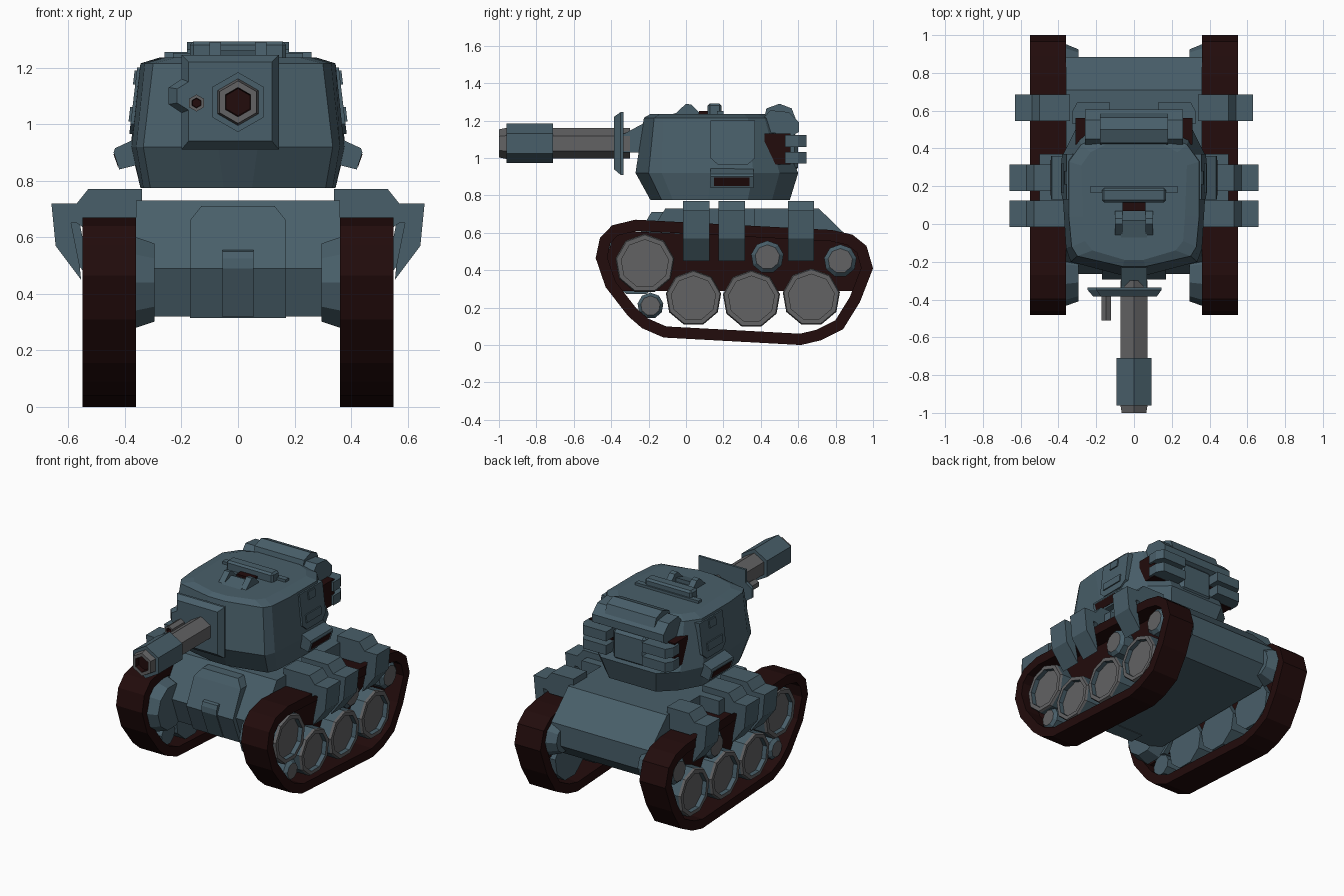
import bpy, bmesh, math
from mathutils import Vector

if "Cube" in bpy.data.objects:
    bpy.data.objects.remove(bpy.data.objects["Cube"])


def material(name, rgb):
    m = bpy.data.materials.new(name)
    m.diffuse_color = (*rgb, 1)
    m.use_nodes = True
    m.node_tree.nodes["Principled BSDF"].inputs["Base Color"].default_value = m.diffuse_color
    return m


BLUE = material("steel_blue_paint", (0.066, 0.114, 0.143))
GREY = material("bare_grey_metal", (0.122, 0.122, 0.126))
DARK = material("dark_red_brown", (0.016, 0.0035, 0.0035))


def loft(name, rings, mats, mirror=False, loop=False):
    """Skin rings of points; mats = one material or [start cap, segments..., end cap]."""
    bm = bmesh.new()
    vs = [[bm.verts.new(p) for p in r] for r in rings]
    n = len(rings[0])
    segs = len(rings) if loop else len(rings) - 1
    single = not isinstance(mats, list)
    used = [mats] if single else list(dict.fromkeys(mats))

    def idx(k):
        return 0 if single else used.index(mats[k])
    if not loop:
        bm.faces.new(vs[0]).material_index = idx(0)
        bm.faces.new(vs[-1]).material_index = idx(segs + 1)
    for s in range(segs):
        a, b = vs[s], vs[(s + 1) % len(vs)]
        for i in range(n):
            j = (i + 1) % n
            bm.faces.new((a[i], a[j], b[j], b[i])).material_index = idx(s + 1)
    bmesh.ops.recalc_face_normals(bm, faces=bm.faces)
    me = bpy.data.meshes.new(name)
    bm.to_mesh(me)
    bm.free()
    for m in used:
        me.materials.append(m)
    ob = bpy.data.objects.new(name, me)
    bpy.context.collection.objects.link(ob)
    if mirror:
        ob.modifiers.new("mirror", 'MIRROR').use_mirror_merge = False
    return ob


def place(axis, t, p, q):
    return {'x': (t, p, q), 'y': (p, t, q), 'z': (p, q, t)}[axis]


def prism(name, pts, axis, a, b, mat, mirror=False):
    return loft(name, [[place(axis, t, p, q) for p, q in pts] for t in (a, b)], mat, mirror)


def box(name, x0, x1, y0, y1, z0, z1, mat, mirror=False, bevel=0):
    ob = prism(name, [(x0, y0), (x1, y0), (x1, y1), (x0, y1)], 'z', z0, z1, mat, mirror)
    if bevel:
        b = ob.modifiers.new("bevel", 'BEVEL')
        b.width, b.segments = bevel, 1
    return ob


def lathe(name, axis, c, prof, n, mats, mirror=False, rot=0.0):
    rings = []
    for t, r in prof:
        ang = [rot + 2 * math.pi * i / n for i in range(n)]
        rings.append([place(axis, t, c[0] + r * math.cos(a), c[1] + r * math.sin(a)) for a in ang])
    return loft(name, rings, mats, mirror)


def inset(pts, d):
    """Mitred inward offset of a counter-clockwise outline."""
    out = []
    for i, p in enumerate(pts):
        p0, p1, p2 = Vector(pts[i - 1]), Vector(p), Vector(pts[(i + 1) % len(pts)])
        e1, e2 = (p1 - p0).normalized(), (p2 - p1).normalized()
        n1, n2 = Vector((-e1.y, e1.x)), Vector((-e2.y, e2.x))
        m = (n1 + n2).normalized()
        out.append(tuple(p1 + m * d / m.dot(n1)))
    return out


# ---- tracks: closed belt plus dark inner side plate
outer = [(-.12, .04), (.615, 0), (.72, .025), (.84, .085), (.93, .23), (1.0, .41), (.965, .53),
         (.89, .59), (.78, .615), (-.27, .67), (-.395, .64), (-.46, .573), (-.483, .465),
         (-.43, .31), (-.31, .155), (-.235, .09)]
inner = inset(outer, .06)
loft("track_belt", [[(x, *p) for p in pts] for pts, x in
                    ((outer, .36), (outer, .55), (inner, .55), (inner, .36))], DARK, True, loop=True)
prism("track_side_plate", [(-.4, .29), (.9, .29), (.95, .42), (.9, .56), (-.38, .61), (-.43, .45)],
      'x', .41, .44, DARK, True)

# ---- wheels: blue drum, grey outer rim, recessed grey disc
for y, z, r in ((-.22, .435, .16), (.04, .25, .15), (.35, .245, .155), (.67, .255, .155)):
    lathe("road_wheel", 'x', (y, z), [(.375, r), (.52, r), (.535, r * .96), (.535, r * .8), (.505, r * .8)],
          9, [BLUE, BLUE, GREY, GREY, BLUE, GREY], True, math.pi / 2)
for y, z, r in ((-.19, .21, .07), (.435, .47, .088), (.825, .45, .088)):
    lathe("return_wheel", 'x', (y, z), [(.375, r), (.51, r), (.53, r * .75), (.53, r * .6)],
          9, [BLUE, BLUE, BLUE, GREY, GREY], True, math.pi / 2)
# drive hubs between hull and tracks
lathe("front_drive_hub", 'x', (-.265, .44), [(.295, .145), (.38, .175)], 10, BLUE, True)
lathe("rear_drive_hub", 'x', (.835, .45), [(.295, .09), (.38, .125)], 10, BLUE, True)

# ---- hull
prism("hull", [(-.11, .73), (-.265, .49), (-.2, .32), (.78, .32), (.885, .42), (.885, .56), (.71, .73)],
      'x', -.36, .36, BLUE)
# raised plate on the bow, chamfered at the top
rows = [(.315, -.225, .17), (.49, -.295, .17), (.66, -.215, .17), (.71, -.185, .13)]
loft("bow_plate", [[(-w, y, z), (w, y, z), (w, y + .1, z), (-w, y + .1, z)] for z, y, w in rows], BLUE)
# tow block following the plate, with a sloped lower face
prism("bow_tow_block", [(-.27, .555), (-.29, .55), (-.30, .525), (-.303, .49), (-.232, .318), (-.2, .318)],
      'x', -.055, .055, BLUE)

# ---- stowage boxes over the tracks with hanging side guards
for y0, y1, w in ((-.015, .125, .66), (.175, .315, .66), (.545, .685, .63)):
    prism("fender_box", [(.34, .63), (.34, .77), (w - .13, .77), (w - .09, .72), (w - .09, .65), (w - .12, .63)],
          'y', y0, y1, BLUE, True)
    prism("side_guard", [(w - .2, .72), (w, .72), (w - .015, .57), (w - .105, .45), (w - .10, .50),
                         (w - .07, .65), (w - .2, .65)], 'y', y0, y1, BLUE, True)
box("fender_shelf", .34, .5, .0, .37, .6, .73, BLUE, True)

# ---- turret: levels of one outline
half = {
    .775: [(.05, -.19), (.31, -.13), (.335, -.07), (.345, .12), (.345, .33), (.27, .46), (.17, .555)],
    .92: [(.07, -.27), (.335, -.20), (.36, -.13), (.376, .13), (.38, .36), (.31, .50), (.2, .60)],
    1.215: [(.06, -.225), (.30, -.17), (.33, -.12), (.345, .04), (.345, .33), (.28, .42), (.18, .465)],
    1.235: [(.05, -.19), (.22, -.14), (.26, -.09), (.27, .04), (.28, .31), (.23, .38), (.15, .42)]}
loft("turret_body", [[(x, y, z) for x, y in h] + [(-x, y, z) for x, y in reversed(h)]
                     for z, h in half.items()], BLUE)

# side hatch panels, leaning with the turret wall
panel = [(.13, 1.0), (.17, .965), (.33, .965), (.37, 1.0), (.37, 1.2), (.13, 1.2)]


def lean(z, off):
    return .38 - (z - .92) * .12 + off


loft("side_hatch", [[(lean(z, o), y, z) for y, z in panel] for o in (-.06, .01)], BLUE, True)
for nm, y0, y1, z0, z1, o in (("hatch_step", .165, .32, 1.01, 1.06, .018), ("hatch_latch", .21, .28, 1.14, 1.19, .018)):
    q = [(y0, z0), (y1, z0), (y1, z1), (y0, z1)]
    loft(nm, [[(lean(z, d), y, z) for y, z in q] for d in (0, o)], BLUE, True)
# side brackets with dark slots
prism("side_bracket", [(.3, .87), (.42, .84), (.44, .90), (.435, .915), (.37, .945), (.3, .945)],
      'y', .13, .36, BLUE, True)
prism("side_bracket_slot", [(.40, .85), (.425, .85), (.441, .895), (.40, .895)], 'y', .15, .34, DARK, True)

# ---- turret rear: paired slat boxes, dark cores, bedroll with lid
for z in (.97, 1.06):
    prism("rear_slat", [(.13, .53), (.325, .53), (.325, .60), (.30, .645), (.13, .645)],
          'z', z, z + .062, BLUE, True)
box("rear_slat_core", .14, .31, .42, .56, .965, 1.13, DARK, True)
prism("bedroll", [(.42, 1.14), (.42, 1.22), (.45, 1.255), (.55, 1.245), (.605, 1.19), (.605, 1.14), (.57, 1.12)],
      'x', -.26, .26, BLUE)
prism("bedroll_lid", [(.415, 1.2), (.43, 1.265), (.50, 1.29), (.565, 1.265), (.59, 1.2)], 'x', -.18, .18, BLUE)
box("rear_plate", -.12, .12, .42, .60, .93, 1.13, BLUE, bevel=.02)

# ---- roof fittings
box("roof_ridge", -.23, .23, .165, .2, 1.2, 1.252, BLUE)
box("roof_block", -.17, .17, .115, .19, 1.2, 1.292, BLUE, bevel=.012)
prism("sight_cheek", [(-.075, 1.22), (.0, 1.29), (.03, 1.285), (.07, 1.245), (.07, 1.2), (-.075, 1.2)],
      'x', .06, .1, BLUE, True)
box("sight_opening", -.06, .06, .07, .115, 1.2, 1.25, DARK)
prism("gun_neck_cover", [(-.33, 1.13), (-.2, 1.2), (.02, 1.26), (.02, 1.18), (-.33, 1.03)], 'x', -.07, .07, BLUE)

# ---- gun shield: bevelled plate with a bump for the small gun
shield_back = [(-.2, .91), (.145, .91), (.145, 1.245), (-.2, 1.245), (-.2, 1.16), (-.245, 1.13), (-.245, 1.07), (-.2, 1.04)]
shield_front = [(-.175, .94), (.12, .94), (.12, 1.22), (-.175, 1.22), (-.175, 1.15), (-.215, 1.125), (-.215, 1.075), (-.175, 1.05)]
loft("gun_shield", [[(x, -.335, z) for x, z in shield_back], [(x, -.35, z) for x, z in shield_back],
                    [(x, -.385, z) for x, z in shield_front]], BLUE)
box("shield_mount", -.07, .07, -.34, -.15, 1.03, 1.13, BLUE)

# ---- main gun: hexagonal barrel, sleeve and muzzle
R = math.pi / 2
lathe("gun_barrel", 'y', (0, 1.078), [(-.3, .081), (-.73, .081)], 6, GREY, rot=R)
lathe("gun_sleeve", 'y', (0, 1.078), [(-.71, .106), (-.96, .106)], 6, BLUE, rot=R)
lathe("gun_muzzle", 'y', (0, 1.078), [(-.95, .085), (-1.0, .075), (-1.0, .052), (-.97, .048)], 6,
      [GREY, GREY, GREY, DARK, DARK], rot=R)
lathe("small_gun", 'y', (-.147, 1.075), [(-.35, .03), (-.51, .03), (-.51, .018), (-.48, .016)], 6,
      [GREY, GREY, GREY, DARK, DARK], rot=R)
